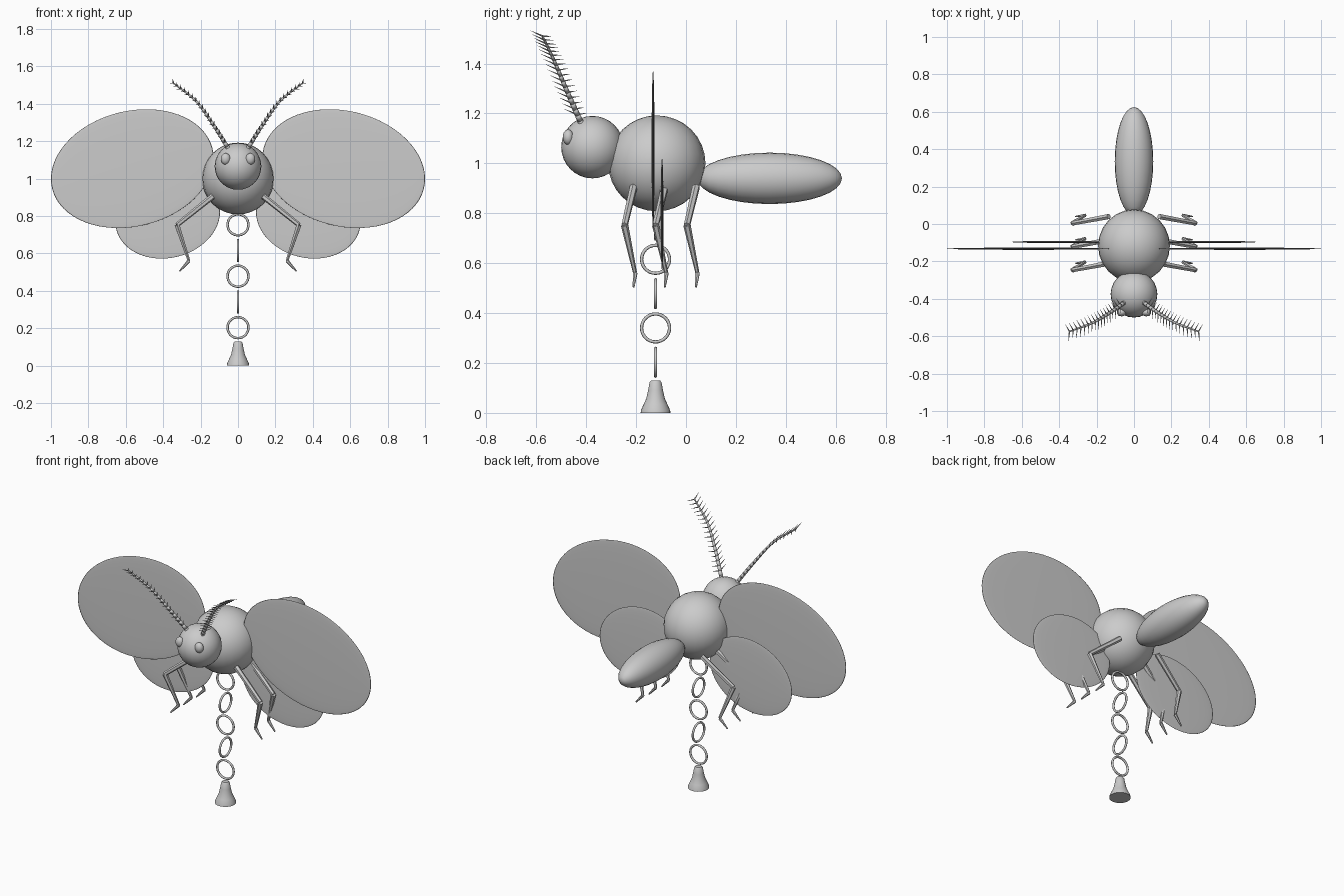
import bpy, bmesh, math
from mathutils import Vector, Matrix

cube = bpy.data.objects.get("Cube")
if cube:
    bpy.data.objects.remove(cube, do_unlink=True)

grey = bpy.data.materials.new("plain_grey")
grey.use_nodes = True
tint = (0.6, 0.6, 0.6, 1)
grey.diffuse_color = tint
grey.node_tree.nodes["Principled BSDF"].inputs["Base Color"].default_value = tint


def finish(name, bm, smooth=True):
    bmesh.ops.recalc_face_normals(bm, faces=bm.faces)
    mesh = bpy.data.meshes.new(name)
    bm.to_mesh(mesh)
    bm.free()
    mesh.materials.append(grey)
    for p in mesh.polygons:
        p.use_smooth = smooth
    obj = bpy.data.objects.new(name, mesh)
    bpy.context.collection.objects.link(obj)
    return obj


def ellipsoid(name, centre, radii, rot=Matrix.Identity(4), segments=24):
    """Sphere scaled to radii; its poles lie on the local z axis."""
    bm = bmesh.new()
    m = Matrix.Translation(centre) @ rot @ Matrix.Diagonal((*radii, 1))
    bmesh.ops.create_uvsphere(bm, u_segments=segments, v_segments=segments * 2 // 3,
                              radius=1, matrix=m)
    return finish(name, bm)


def tapered(bm, a, b, ra, rb, sides):
    """Tapered rod between two points."""
    a, b = Vector(a), Vector(b)
    d = b - a
    m = Matrix.Translation((a + b) / 2) @ d.to_track_quat('Z', 'Y').to_matrix().to_4x4()
    bmesh.ops.create_cone(bm, cap_ends=True, segments=sides, radius1=ra, radius2=rb,
                          depth=d.length, matrix=m)


def lathe(name, profile, centre, steps=24):
    bm = bmesh.new()
    verts = [bm.verts.new((r, 0, z)) for r, z in profile]
    edges = [bm.edges.new(p) for p in zip(verts, verts[1:])]
    bmesh.ops.spin(bm, geom=verts + edges, axis=(0, 0, 1), cent=(0, 0, 0),
                   steps=steps, angle=math.tau)
    bmesh.ops.remove_doubles(bm, verts=bm.verts, dist=0.0005)
    bmesh.ops.translate(bm, verts=bm.verts, vec=centre)
    obj = finish(name, bm)
    bpy.context.view_layer.objects.active = obj
    obj.select_set(True)
    bpy.ops.object.shade_smooth_by_angle(angle=math.radians(40))
    obj.select_set(False)


# Body
ellipsoid("thorax", (0, -0.117, 1.0), (0.192, 0.195, 0.192))
ellipsoid("head", (0, -0.375, 1.065), (0.125, 0.125, 0.125))
along_y = Matrix.Rotation(-math.pi / 2, 4, 'X')
ellipsoid("abdomen", (0, 0.335, 0.94), (0.103, 0.103, 0.29), along_y)


def antenna(name, s):
    ctrl = [Vector((s * x, y, z)) for x, y, z in
            ((0.045, -0.415, 1.15), (0.13, -0.475, 1.285),
             (0.225, -0.53, 1.415), (0.345, -0.575, 1.51))]
    # Smooth path through the control points
    ext = [2 * ctrl[0] - ctrl[1]] + ctrl + [2 * ctrl[-1] - ctrl[-2]]
    path = []
    for p0, p1, p2, p3 in zip(ext, ext[1:], ext[2:], ext[3:]):
        for k in range(6):
            t = k / 6
            path.append(0.5 * (2 * p1 + (p2 - p0) * t + (2 * p0 - 5 * p1 + 4 * p2 - p3) * t * t
                               + (3 * p1 - p0 - 3 * p2 + p3) * t ** 3))
    path.append(ctrl[-1])
    bm = bmesh.new()
    n = len(path) - 1
    for i in range(n):
        a, b = path[i], path[i + 1]
        tapered(bm, a, b, 0.012 - 0.008 * i / n, 0.012 - 0.008 * (i + 1) / n, 8)
        # Pair of barbs, one forward and one back
        if i > 0:
            t = (b - a).normalized()
            side = Vector((t.z, 0, -t.x)) * s
            for f in (-1, 1):
                tip = b + Vector((0, f * 0.045, 0)) + t * 0.018 + side * f * 0.016
                tapered(bm, b, tip, 0.004, 0.0005, 5)
    finish(name, bm)


def leg(name, s, y):
    joints = [(s * x, y + dy, z) for x, dy, z in
              ((0.135, 0, 0.905), (0.326, -0.036, 0.752),
               (0.262, 0.006, 0.56), (0.312, 0, 0.505))]
    widths = ((0.016, 0.013), (0.015, 0.008), (0.01, 0.004))
    bm = bmesh.new()
    for a, b, (ra, rb) in zip(joints, joints[1:], widths):
        tapered(bm, a, b, ra, rb, 6)
    finish(name, bm, smooth=False)


# Paired parts
for side, s in (("left", 1), ("right", -1)):
    ellipsoid(side + "_eye", (s * 0.066, -0.472, 1.105), (0.026, 0.022, 0.031), segments=16)
    ellipsoid(side + "_upper_wing", (s * 0.565, -0.132, 1.053), (0.442, 0.006, 0.308),
              Matrix.Rotation(s * 0.247, 4, 'Y'), 48)
    ellipsoid(side + "_lower_wing", (s * 0.376, -0.096, 0.796), (0.283, 0.006, 0.22),
              Matrix.Rotation(s * 0.24, 4, 'Y'), 48)
    antenna(side + "_antenna", s)
    for place, y in (("front", -0.21), ("middle", -0.085), ("back", 0.04)):
        leg(f"{side}_{place}_leg", s, y)

# Chain: links alternate between facing forward and facing sideways
for i in range(5):
    bm = bmesh.new()
    ring = [bm.verts.new((0.056 + 0.0065 * math.cos(a), 0, 0.0065 * math.sin(a)))
            for a in (k * math.tau / 8 for k in range(8))]
    loop = [bm.edges.new((ring[k], ring[(k + 1) % 8])) for k in range(8)]
    bmesh.ops.spin(bm, geom=ring + loop, axis=(0, 0, 1), cent=(0, 0, 0),
                   steps=32, angle=math.tau)
    bmesh.ops.remove_doubles(bm, verts=bm.verts, dist=0.0005)
    turn = Matrix.Rotation(math.pi / 2, 4, 'Y' if i % 2 else 'X')
    bmesh.ops.transform(bm, verts=bm.verts,
                        matrix=Matrix.Translation((0, -0.122, 0.753 - i * 0.1375)) @ turn)
    finish(f"chain_link_{i + 1}", bm)

# Bell weight at the bottom
lathe("bell", ((0, 0), (0.06, 0), (0.058, 0.012), (0.048, 0.034), (0.037, 0.058),
               (0.03, 0.09), (0.024, 0.122), (0.018, 0.13), (0, 0.13)), (0, -0.122, 0))
